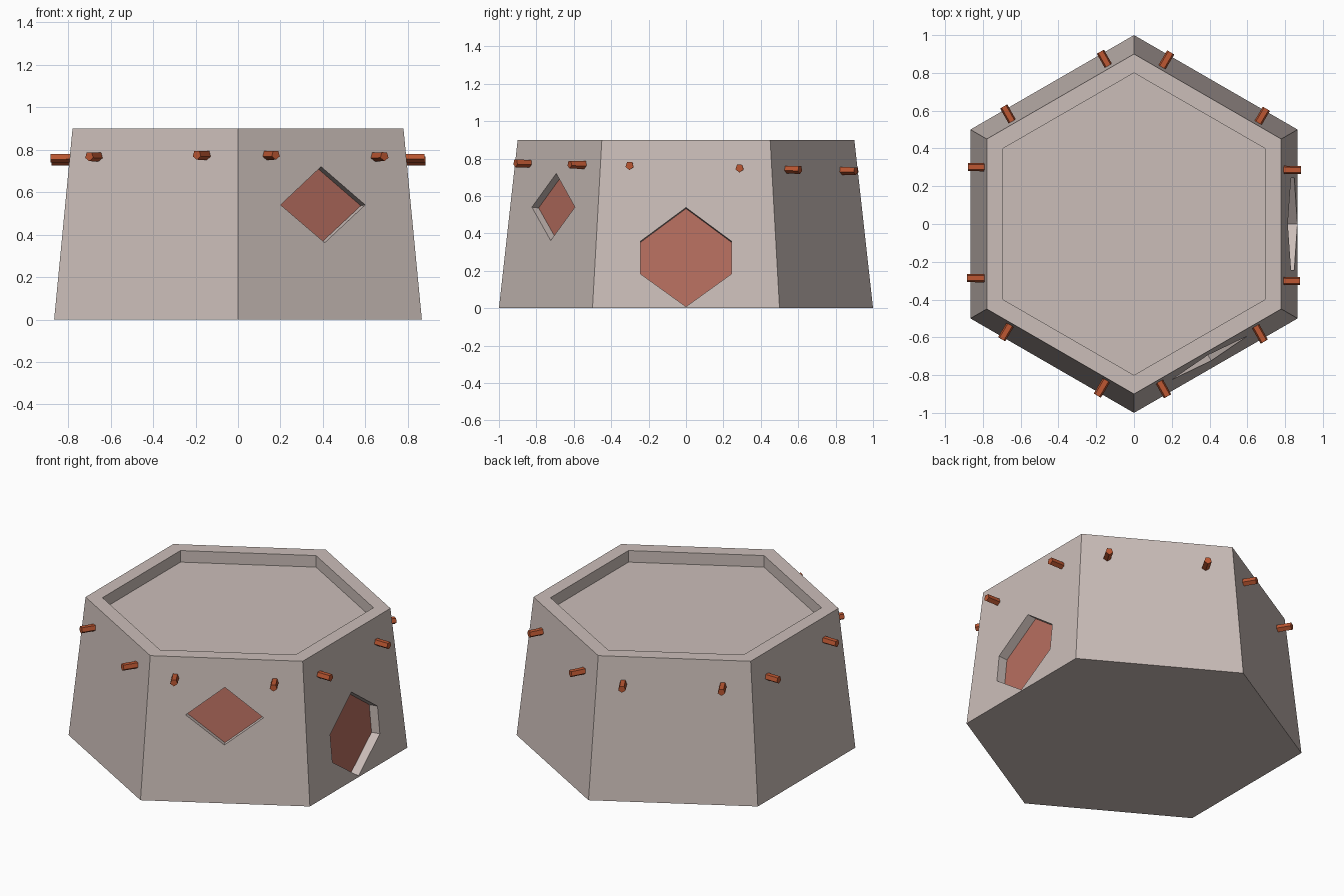
import bpy, bmesh, math
from mathutils import Vector, Matrix

if "Cube" in bpy.data.objects:
    bpy.data.objects.remove(bpy.data.objects["Cube"])

def material(name, rgb):
    m = bpy.data.materials.new(name)
    m.diffuse_color = (*rgb, 1)
    m.use_nodes = True
    m.node_tree.nodes["Principled BSDF"].inputs["Base Color"].default_value = m.diffuse_color
    return m

STONE = material("pinkish_stone", (0.60, 0.515, 0.485))
RED = material("dusty_red", (0.47, 0.155, 0.115))
ORANGE = material("burnt_orange", (0.50, 0.095, 0.032))

HEIGHT, TOP_R, RIM_R, RECESS = 0.9, 0.9, 0.8, 0.075
INR = math.cos(math.pi / 6)

def make_object(name, bm, mat):
    bmesh.ops.recalc_face_normals(bm, faces=bm.faces)
    mesh = bpy.data.meshes.new(name)
    bm.to_mesh(mesh)
    bm.free()
    mesh.materials.append(mat)
    obj = bpy.data.objects.new(name, mesh)
    bpy.context.collection.objects.link(obj)
    return obj

def loft(name, rings, mat):
    """Solid skinned through equal-length point loops, capped at both ends."""
    bm = bmesh.new()
    loops = [[bm.verts.new(p) for p in ring] for ring in rings]
    for a, b in zip(loops, loops[1:]):
        n = len(a)
        for i in range(n):
            j = (i + 1) % n
            bm.faces.new((a[i], a[j], b[j], b[i]))
    bm.faces.new(loops[0])
    bm.faces.new(loops[-1])
    return make_object(name, bm, mat)

def hexagon(r, z):
    return [Vector((r * math.cos(math.pi / 6 + i * math.pi / 3),
                    r * math.sin(math.pi / 6 + i * math.pi / 3), z)) for i in range(6)]

def on_face(angle, s, z):
    """Point on a sloped side: s runs sideways, z is height."""
    r = INR * (1 - z * (1 - TOP_R) / HEIGHT)
    c, k = math.cos(angle), math.sin(angle)
    return Vector((r * c - s * k, r * k + s * c, z))

def face_normal(angle):
    slope = INR * (1 - TOP_R) / HEIGHT
    return Vector((math.cos(angle), math.sin(angle), slope)).normalized()

# Tapered hexagonal body with a sunken top
body = loft("body", [hexagon(1, 0), hexagon(TOP_R, HEIGHT), hexagon(RIM_R, HEIGHT),
                     hexagon(RIM_R, HEIGHT - RECESS)], STONE)

# Recessed windows with coloured panels at the back
def window(name, angle, outline, depth):
    n = face_normal(angle)
    pts = [on_face(angle, s, z) for s, z in outline]
    at = lambda d: [p + n * d for p in pts]
    cutter = loft(name + "_cutter", [at(0.05), at(-depth - 0.004)], STONE)
    cutter.hide_render = True
    mod = body.modifiers.new(name, 'BOOLEAN')
    mod.operation = 'DIFFERENCE'
    mod.solver = 'EXACT'
    mod.object = cutter
    bpy.context.view_layer.objects.active = body
    bpy.ops.object.modifier_apply(modifier=mod.name)
    bpy.data.objects.remove(cutter)
    loft(name + "_panel", [at(-depth), at(-depth - 0.004)], RED)

window("diamond_window", -math.pi / 3,
       [(-0.238, 0.54), (-0.008, 0.362), (0.222, 0.54), (-0.008, 0.72)], 0.042)
window("hexagon_window", 0,
       [(0, 0.008), (0.243, 0.183), (0.243, 0.358), (0, 0.538), (-0.243, 0.358), (-0.243, 0.183)], 0.06)

# Ring of pegs, two on each side, very slightly tilted
PEG_Z = 0.755
pivot = Matrix.Translation((0, 0, PEG_Z))
tilt = pivot @ Matrix.Rotation(-0.023, 4, 'X') @ Matrix.Rotation(-0.009, 4, 'Z') @ pivot.inverted()
r_face = INR * (1 - PEG_Z * (1 - TOP_R) / HEIGHT)
for i in range(6):
    for side in (-1, 1):
        spin = Matrix.Rotation(i * math.pi / 3, 4, 'Z')
        rings = []
        for x in (r_face - 0.015, r_face + 0.088):
            ring = []
            for k in range(5):
                a = k * math.tau / 5 - math.pi / 2
                ring.append(tilt @ spin @ Vector((x, side * 0.294 + 0.023 * math.cos(a),
                                                  PEG_Z + 0.023 * math.sin(a))))
            rings.append(ring)
        loft(f"peg_{i + 1}_{'left' if side < 0 else 'right'}", rings, ORANGE)
